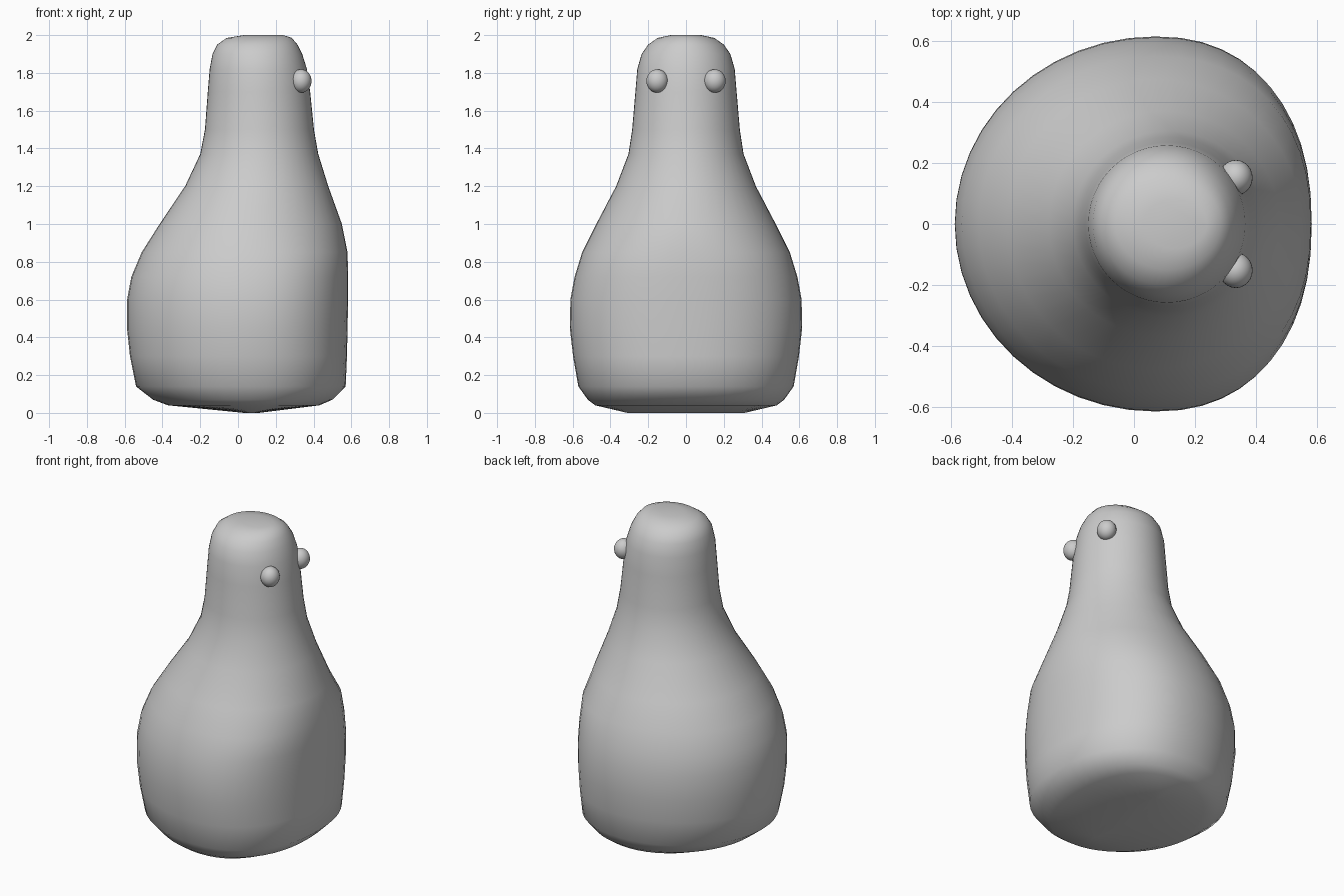
import bpy, bmesh, math

cube = bpy.data.objects.get("Cube")
if cube:
    bpy.data.objects.remove(cube, do_unlink=True)

clay = bpy.data.materials.new("plain grey")
clay.use_nodes = True
GREY = (0.6, 0.6, 0.6, 1)
clay.diffuse_color = GREY
clay.node_tree.nodes["Principled BSDF"].inputs["Base Color"].default_value = GREY

SIDES = 48
# Body cross-sections: height, back x, face x, half width
SECTIONS = [
    (0.04, -0.37, 0.43, 0.48), (0.07, -0.45, 0.50, 0.52),
    (0.14, -0.54, 0.57, 0.57), (0.30, -0.572, 0.577, 0.598),
    (0.45, -0.588, 0.58, 0.615), (0.60, -0.587, 0.583, 0.612),
    (0.72, -0.565, 0.583, 0.59), (0.85, -0.51, 0.58, 0.55),
    (1.00, -0.415, 0.55, 0.475), (1.20, -0.28, 0.478, 0.37),
    (1.37, -0.20, 0.425, 0.305), (1.50, -0.175, 0.402, 0.285),
    (1.70, -0.16, 0.382, 0.268), (1.82, -0.15, 0.365, 0.258),
    (1.90, -0.135, 0.34, 0.235), (1.95, -0.11, 0.315, 0.20),
    (1.985, -0.06, 0.285, 0.15), (2.0, 0.03, 0.24, 0.08),
]


def finish(bm, name):
    bmesh.ops.recalc_face_normals(bm, faces=bm.faces)
    for face in bm.faces:
        face.smooth = True
    mesh = bpy.data.meshes.new(name)
    bm.to_mesh(mesh)
    bm.free()
    mesh.materials.append(clay)
    obj = bpy.data.objects.new(name, mesh)
    bpy.context.collection.objects.link(obj)
    return obj


def ring(bm, z, back, face, half):
    """Egg-shaped ring, blunter on the face side of the belly."""
    mid = max(0.07, (back + face) / 2)
    power = 2 / 2.25 if z < 1 else 1
    verts = []
    for i in range(SIDES):
        a = math.tau * i / SIDES
        c, s = math.cos(a), math.sin(a)
        if c > 0:
            x = mid + (face - mid) * c ** power
            y = half * math.copysign(abs(s) ** power, s)
        else:
            x, y = mid + (mid - back) * c, half * s
        verts.append(bm.verts.new((x, y, z)))
    return verts


# Body: lofted rings, closed by a flat crown and a shallow keel underneath
bm = bmesh.new()
rings = [ring(bm, 0.0, 0.03, 0.11, 0.31)]
rings += [ring(bm, *section) for section in SECTIONS]
for low, high in zip(rings, rings[1:]):
    for i in range(SIDES):
        j = (i + 1) % SIDES
        bm.faces.new((low[i], low[j], high[j], high[i]))
bm.faces.new(rings[0])
bm.faces.new(rings[-1])
body = finish(bm, "body")

# Eyes: small spheres sunk into the head
for side, y in (("left", 0.152), ("right", -0.152)):
    bm = bmesh.new()
    bmesh.ops.create_uvsphere(bm, u_segments=24, v_segments=16, radius=0.058)
    eye = finish(bm, side + "_eye")
    eye.location = (0.334, y, 1.757)
    eye.scale = (0.95, 1, 1.07)
